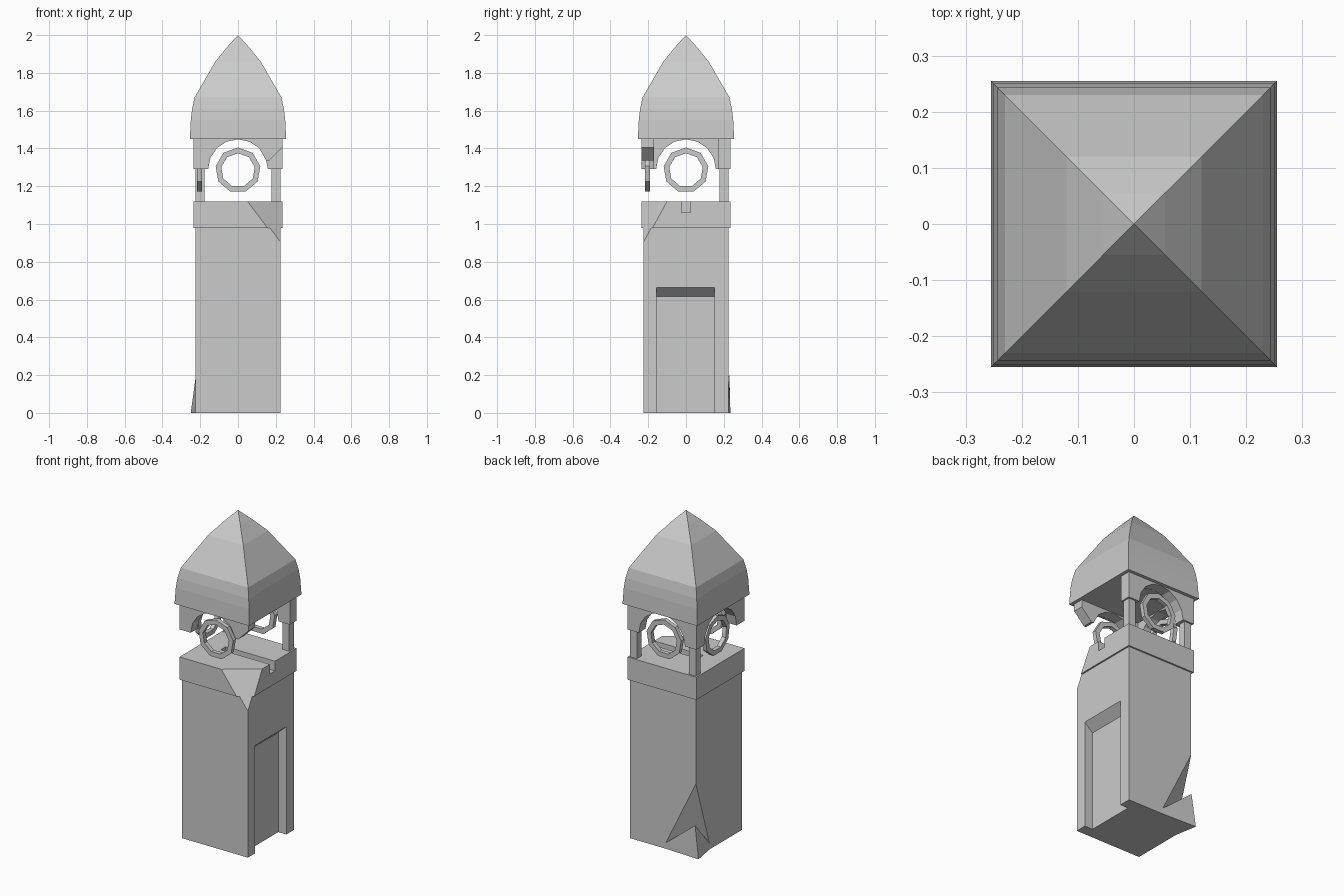
import bpy, bmesh
from math import sin, cos, pi, radians
from mathutils import Vector, Matrix

if "Cube" in bpy.data.objects:
    bpy.data.objects.remove(bpy.data.objects["Cube"])


def finish(bm, name):
    bmesh.ops.recalc_face_normals(bm, faces=bm.faces[:])
    me = bpy.data.meshes.new(name)
    bm.to_mesh(me)
    bm.free()
    ob = bpy.data.objects.new(name, me)
    bpy.context.collection.objects.link(ob)
    return ob


def box_bm(x0, x1, y0, y1, z0, z1):
    bm = bmesh.new()
    bmesh.ops.create_cube(bm, size=1)
    for v in bm.verts:
        v.co = ((x0 + x1) / 2 + v.co.x * (x1 - x0),
                (y0 + y1) / 2 + v.co.y * (y1 - y0),
                (z0 + z1) / 2 + v.co.z * (z1 - z0))
    return bm


def hull(name, pts):
    bm = bmesh.new()
    for p in pts:
        bm.verts.new(p)
    bmesh.ops.convex_hull(bm, input=bm.verts[:])
    return finish(bm, name)


def extrude_xz(name, pts, y0, y1, turn=0):
    """Extrude an x-z outline along y, then turn it about z."""
    bm = bmesh.new()
    f = bm.faces.new([bm.verts.new((x, y0, z)) for x, z in pts])
    ext = bmesh.ops.extrude_face_region(bm, geom=[f])["geom"]
    for v in ext:
        if isinstance(v, bmesh.types.BMVert):
            v.co.y = y1
    bm.transform(Matrix.Rotation(radians(turn), 4, 'Z'))
    return finish(bm, name)


def chip(bm, a, b, c):
    """Slice off the front right corner along the plane a-b-c."""
    a, b, c = Vector(a), Vector(b), Vector(c)
    n = (b - a).cross(c - a)
    if n.x < 0:
        n = -n
    res = bmesh.ops.bisect_plane(bm, geom=bm.verts[:] + bm.edges[:] + bm.faces[:],
                                 plane_co=a, plane_no=n, clear_outer=True)
    edges = [e for e in res["geom_cut"] if isinstance(e, bmesh.types.BMEdge)]
    bmesh.ops.contextual_create(bm, geom=edges)


def cut(ob, cutter):
    m = ob.modifiers.new("cut", 'BOOLEAN')
    m.operation, m.solver, m.object = 'DIFFERENCE', 'EXACT', cutter
    bpy.context.view_layer.objects.active = ob
    bpy.ops.object.modifier_apply(modifier=m.name)
    bpy.data.objects.remove(cutter)


CHIP = ((.05, -.235, 1.12), (.235, -.1, 1.12), (.225, -.225, .905))

# tower shaft with chipped top corner, door recess and broken base corner
W = .225
bm = box_bm(-W, W, -W, W, 0, .985)
chip(bm, *CHIP)
shaft = finish(bm, "shaft")
cut(shaft, extrude_xz("door_cutter", [(.17, -.1), (.3, -.1), (.3, .733), (W, .665), (.17, .615)],
                      -.155, .15))
A, L, R = (-W, W, .455), (-.02, W, .037), (-W, .093, .04)
cut(shaft, hull("notch_cutter", [A, L, R, (-.32, .32, .03)]))

# loose stump left at the broken corner
hull("corner_stump", [(-.223, .23, .2), (-.25, .235, 0), L, R, (-.02, W, 0), (-W, .093, 0)])

# collar with chip and groove
C = .235
bm = box_bm(-C, C, -C, C, .98, 1.12)
chip(bm, *CHIP)
collar = finish(bm, "collar")
cut(collar, finish(box_bm(-.1, .3, -.025, .025, 1.06, 1.2), "groove_cutter"))

# the two remaining back pillars
for side, s in (("left", -1), ("right", 1)):
    x0, x1 = sorted((s * .178, s * .225))
    finish(box_bm(x0, x1, .178, .225, 1.11, 1.3), "pillar_" + side)

# arches on front (broken end), back and left
ZA, RA, TOP = 1.29, .158, 1.455


def arch_outline(half, broken=False):
    n = 8
    arc = [(-RA * cos(pi * i / n), ZA + RA * sin(pi * i / n)) for i in range(n + 1)]
    pts = [(-half, ZA)] + arc
    if broken:
        return pts[:-1][:-1] + [(.15, 1.335), (.165, 1.335), (half, 1.405), (half, TOP), (-half, TOP)]
    return pts + [(half, ZA), (half, TOP), (-half, TOP)]


extrude_xz("arch_front", arch_outline(C, True), -C, -.17)
extrude_xz("arch_back", arch_outline(C), -C, -.17, 180)
extrude_xz("arch_left", arch_outline(.17), -C, -.17, -90)

# nine-sided open rings hanging in the arches
for name, turn in (("front", 0), ("back", 180), ("left", -90)):
    bm = bmesh.new()
    rows = []
    for i in range(9):
        a = 2 * pi * i / 9
        rows.append([bm.verts.new((r * sin(a), y, 1.285 + r * cos(a)))
                     for r, y in ((.12, -.216), (.12, -.19), (.09, -.19), (.09, -.216))])
    for i in range(9):
        p, q = rows[i], rows[(i + 1) % 9]
        for k in range(4):
            bm.faces.new((p[k], q[k], q[(k + 1) % 4], p[(k + 1) % 4]))
    bm.transform(Matrix.Rotation(radians(turn), 4, 'Z'))
    finish(bm, "ring_" + name)

# curved square roof
profile = [(.255, 1.45), (.25, 1.55), (.243, 1.61), (.23, 1.67), (.12, 1.86), (.055, 1.94)]
bm = bmesh.new()
loops = [[bm.verts.new((w * sx, w * sy, z)) for sx, sy in ((-1, -1), (1, -1), (1, 1), (-1, 1))]
         for w, z in profile]
tip = bm.verts.new((0, 0, 2))
bm.faces.new(loops[0])
for lo, hi in zip(loops, loops[1:]):
    for k in range(4):
        bm.faces.new((lo[k], lo[(k + 1) % 4], hi[(k + 1) % 4], hi[k]))
for k in range(4):
    bm.faces.new((loops[-1][k], loops[-1][(k + 1) % 4], tip))
finish(bm, "roof")
